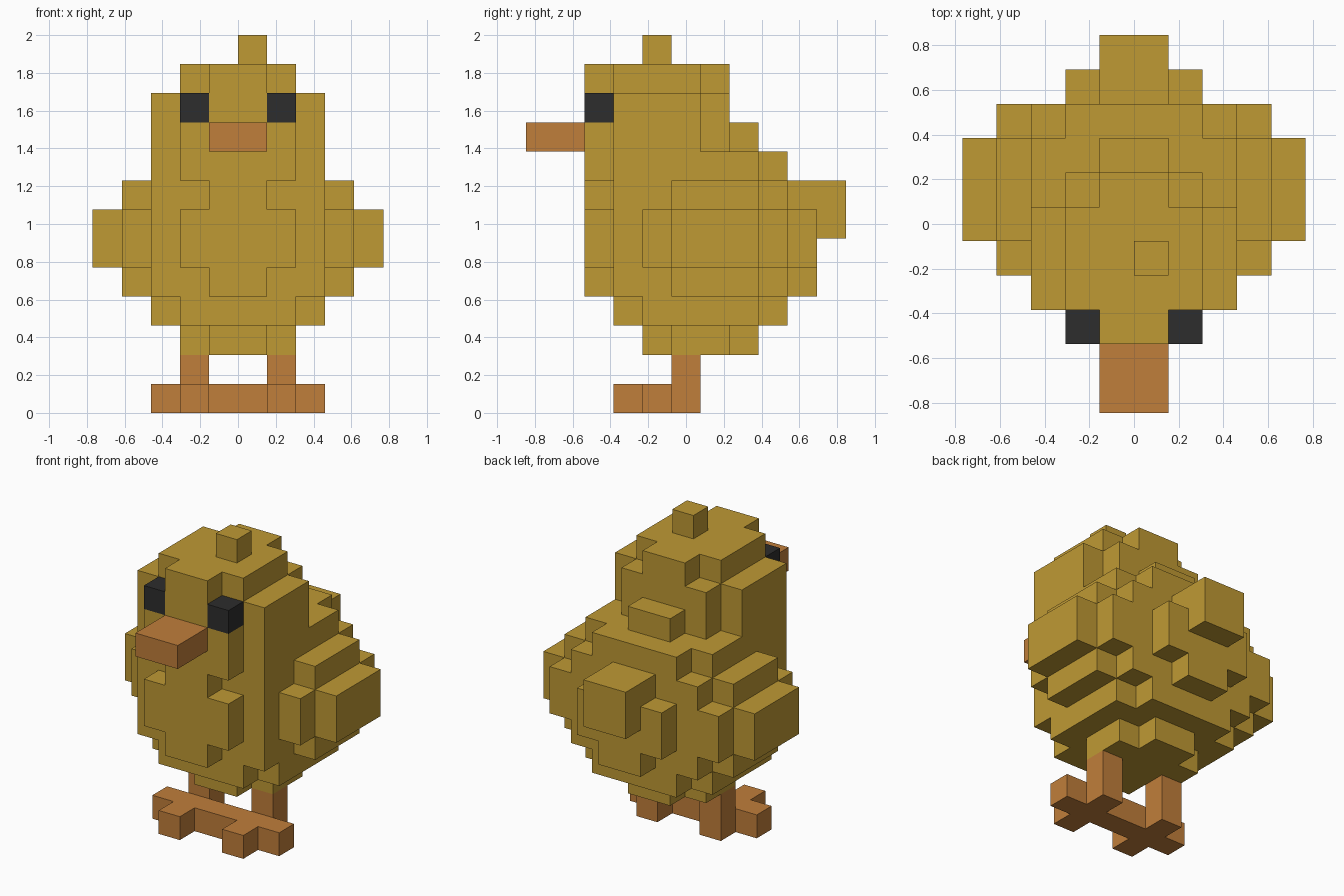
import bpy
import bmesh
import math
from itertools import product
from mathutils import Vector

cube = bpy.data.objects.get("Cube")
if cube:
    bpy.data.objects.remove(cube, do_unlink=True)

U = 2 / 13      # edge of one block
Y_MID = 5.5     # block row that lies on y = 0


def material(name, rgb):
    m = bpy.data.materials.new(name)
    m.use_nodes = True
    m.diffuse_color = (*rgb, 1)
    bsdf = next(n for n in m.node_tree.nodes if n.type == 'BSDF_PRINCIPLED')
    bsdf.inputs["Base Color"].default_value = (*rgb, 1)
    bsdf.inputs["Roughness"].default_value = 0.9
    return m


gold = material("golden_yellow", (0.52, 0.32, 0.034))
orange = material("orange", (0.527, 0.209, 0.043))
black = material("black", (0.026, 0.026, 0.026))

AXES = [Vector(a) for a in ((1, 0, 0), (0, 1, 0), (0, 0, 1))]


def blocks(name, mat, boxes):
    """Merge boxes (x0, x1, y0, y1, z0, z1 in blocks) into one outer skin."""
    cells = set()
    for x0, x1, y0, y1, z0, z1 in boxes:
        cells.update(product(range(x0, x1), range(y0, y1), range(z0, z1)))
    bm = bmesh.new()
    for cell in cells:
        for i, side in product(range(3), (-1, 1)):
            n = AXES[i] * side
            if tuple(int(c + d) for c, d in zip(cell, n)) in cells:
                continue
            a, b = AXES[(i + 1) % 3], AXES[(i + 2) % 3] * side
            centre = Vector(cell) + Vector((0.5, 0.5, 0.5)) + n / 2
            bm.faces.new([bm.verts.new((centre + (a * s + b * t) / 2 - Vector((0, Y_MID, 0))) * U)
                          for s, t in ((-1, -1), (1, -1), (1, 1), (-1, 1))])
    bmesh.ops.remove_doubles(bm, verts=bm.verts, dist=U / 100)
    bmesh.ops.dissolve_limit(bm, angle_limit=math.radians(1), verts=bm.verts, edges=bm.edges)
    mesh = bpy.data.meshes.new(name)
    bm.to_mesh(mesh)
    bm.free()
    mesh.materials.append(mat)
    ob = bpy.data.objects.new(name, mesh)
    bpy.context.collection.objects.link(ob)
    return ob


def wide(half, *rest):
    """A box centred on x = 0."""
    return (-half, half, *rest)


def pair(name, mat, boxes):
    """The same part on both sides."""
    blocks("left_" + name, mat, boxes)
    blocks("right_" + name, mat, [(-b[1], -b[0], *b[2:]) for b in boxes])


# Body: core, shoulders, stepped belly, chest and rump
blocks("body", gold, [
    wide(3, 3, 9, 4, 8),
    wide(3, 3, 8, 8, 9), wide(2, 8, 9, 8, 9),
    wide(3, 4, 8, 3, 4), wide(2, 3, 9, 3, 4),
    wide(2, 5, 7, 2, 3), wide(1, 4, 8, 2, 3),
    wide(2, 2, 3, 5, 7), wide(1, 2, 3, 4, 8),
    wide(2, 9, 10, 5, 7), wide(1, 9, 10, 4, 8),
])

# Head: skull, face, crown and nape
blocks("head", gold, [
    wide(3, 3, 6, 9, 11), wide(2, 6, 7, 9, 11),
    wide(2, 2, 3, 8, 10), wide(1, 2, 3, 10, 12),
    wide(2, 3, 6, 11, 12), wide(1, 6, 7, 11, 12),
    wide(1, 7, 8, 9, 10),
])
blocks("head_tuft", gold, [(0, 1, 4, 5, 12, 13)])
blocks("tail", gold, [wide(1, 9, 11, 6, 8)])
blocks("beak", orange, [wide(1, 0, 2, 9, 10)])
pair("eye", black, [(1, 2, 2, 3, 10, 11)])

# Wings: cross-shaped layer with a raised pad
pair("wing", gold, [(3, 4, 5, 8, 4, 8), (3, 4, 4, 9, 5, 7), (4, 5, 5, 8, 5, 7)])

# Legs and feet
pair("leg", orange, [(1, 2, 5, 6, 0, 2)])
pair("foot", orange, [(0, 3, 4, 5, 0, 1), (1, 2, 3, 4, 0, 1)])
